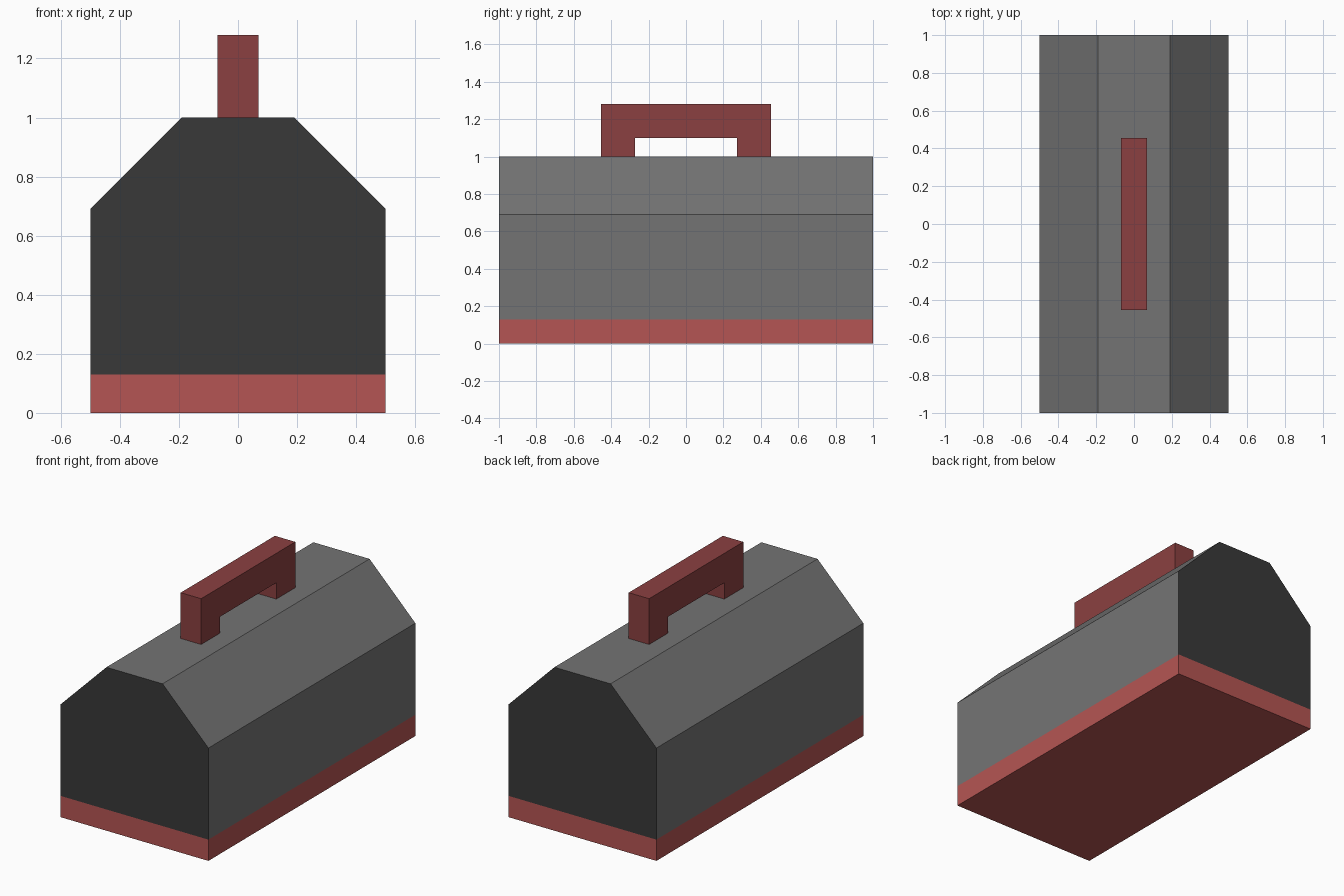
import bpy, bmesh
from mathutils import Vector

if "Cube" in bpy.data.objects:
    bpy.data.objects.remove(bpy.data.objects["Cube"])


def lin(c):
    c /= 255
    return c / 12.92 if c <= 0.04045 else ((c + 0.055) / 1.055) ** 2.4


def material(name, r, g, b):
    m = bpy.data.materials.new(name)
    m.diffuse_color = (lin(r), lin(g), lin(b), 1)
    m.use_nodes = True
    m.node_tree.nodes["Principled BSDF"].inputs["Base Color"].default_value = m.diffuse_color
    return m


grey = material("grey_metal", 116, 116, 116)
dark = material("dark_end_grey", 57, 57, 57)
red = material("base_red", 181, 85, 83)
deep_red = material("handle_red", 139, 64, 65)


def prism(points, axis, half):
    """Extrude a closed profile symmetrically along x or y."""
    bm = bmesh.new()
    if axis == 'y':
        start, step = [(a, -half, z) for a, z in points], Vector((0, 2 * half, 0))
    else:
        start, step = [(-half, a, z) for a, z in points], Vector((2 * half, 0, 0))
    face = bm.faces.new([bm.verts.new(p) for p in start])
    out = bmesh.ops.extrude_face_region(bm, geom=[face], use_keep_orig=True)
    verts = [v for v in out["geom"] if isinstance(v, bmesh.types.BMVert)]
    bmesh.ops.translate(bm, verts=verts, vec=step)
    bmesh.ops.recalc_face_normals(bm, faces=bm.faces)
    return bm


def finish(bm, name, mats):
    me = bpy.data.meshes.new(name)
    bm.to_mesh(me)
    bm.free()
    for m in mats:
        me.materials.append(m)
    ob = bpy.data.objects.new(name, me)
    bpy.context.collection.objects.link(ob)
    return ob


# Box body: chamfered profile, cut at the red band height
right = [(0.5, 0), (0.5, 0.69), (0.19, 1.0)]
bm = prism(right + [(-x, z) for x, z in reversed(right)], 'y', 1.0)
BAND = 0.13
bmesh.ops.bisect_plane(bm, geom=bm.verts[:] + bm.edges[:] + bm.faces[:],
                       plane_co=(0, 0, BAND), plane_no=(0, 0, 1))
bm.normal_update()
for f in bm.faces:
    if f.calc_center_median().z < BAND:
        f.material_index = 2          # red base band and underside
    elif abs(f.normal.y) > 0.9:
        f.material_index = 1          # dark end panels
finish(bm, "box_body", [grey, dark, red])

# Carry handle: squared arch
side = [(0.272, 1.0), (0.455, 1.0), (0.455, 1.28)]
arch = side + [(-y, z) for y, z in reversed(side)] + [(-0.272, 1.10), (0.272, 1.10)]
finish(prism(arch, 'x', 0.069), "carry_handle", [deep_red])
